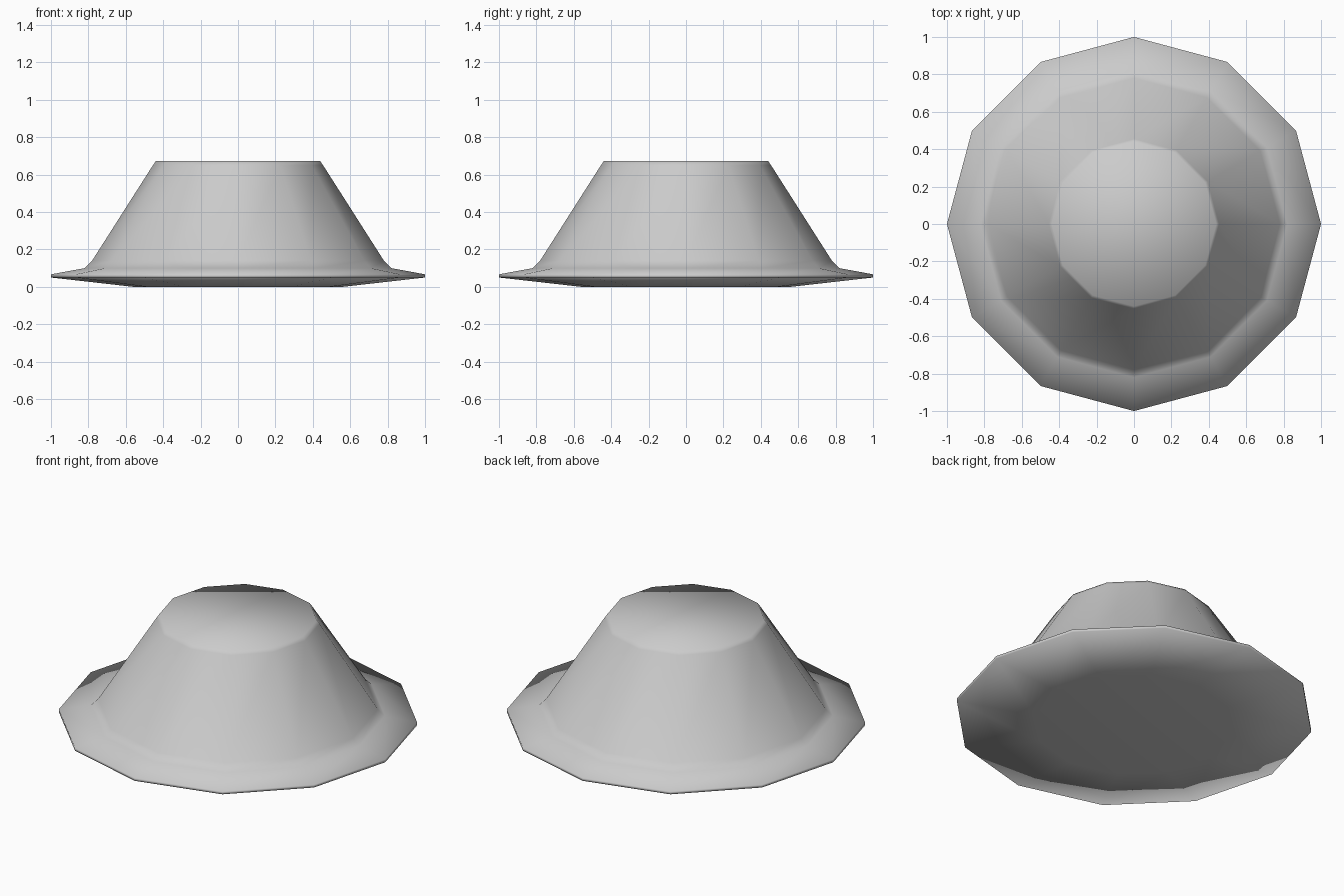
import bpy, bmesh, math

if "Cube" in bpy.data.objects:
    bpy.data.objects.remove(bpy.data.objects["Cube"])

SIDES = 12
# Profile (radius, height) from the underside up to the crown
PROFILE = [(0.56, 0.0), (1.0, 0.05), (1.0, 0.067), (0.82, 0.10),
           (0.78, 0.14), (0.455, 0.65), (0.44, 0.672)]

# Twelve-sided lathe body: flared brim and tapered crown
bm = bmesh.new()
rings = []
for r, z in PROFILE:
    rings.append([bm.verts.new((r * math.cos(2 * math.pi * i / SIDES),
                                r * math.sin(2 * math.pi * i / SIDES), z))
                  for i in range(SIDES)])
for low, high in zip(rings, rings[1:]):
    for i in range(SIDES):
        j = (i + 1) % SIDES
        bm.faces.new((low[i], low[j], high[j], high[i]))

# Flat bottom and top caps
bm.faces.new(rings[0][::-1])
bm.faces.new(rings[-1])
for f in bm.faces:
    f.smooth = True

mesh = bpy.data.meshes.new("flared_body")
bm.to_mesh(mesh)
bm.free()
body = bpy.data.objects.new("flared_body", mesh)
bpy.context.collection.objects.link(body)
